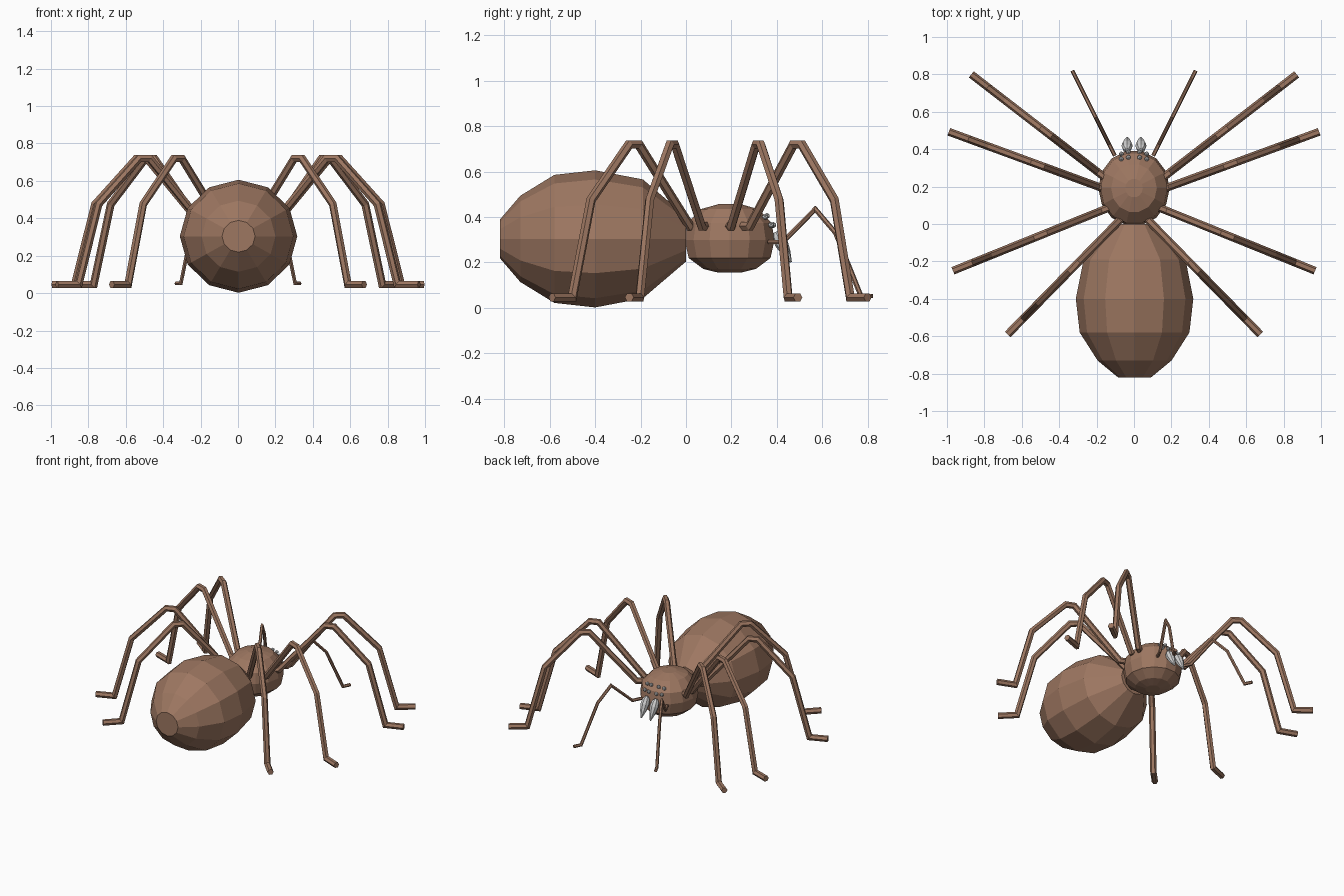
import bpy, bmesh, math
from mathutils import Vector, Matrix

cube = bpy.data.objects.get("Cube")
if cube:
    bpy.data.objects.remove(cube, do_unlink=True)


def material(name, rgb):
    m = bpy.data.materials.new(name)
    m.use_nodes = True
    m.diffuse_color = (*rgb, 1)
    m.node_tree.nodes["Principled BSDF"].inputs["Base Color"].default_value = (*rgb, 1)
    return m


BROWN = material("warm brown", (0.34, 0.185, 0.12))
GREY = material("pale grey", (0.62, 0.62, 0.62))


def skin(name, rings, mat):
    """Join a list of point rings into a closed flat-faced solid."""
    bm = bmesh.new()
    loops = [[bm.verts.new(p) for p in ring] for ring in rings]
    for a, b in zip(loops, loops[1:]):
        for i in range(len(a)):
            j = (i + 1) % len(a)
            bm.faces.new((a[i], a[j], b[j], b[i]))
    bm.faces.new(loops[0])
    bm.faces.new(loops[-1])
    bmesh.ops.recalc_face_normals(bm, faces=bm.faces)
    me = bpy.data.meshes.new(name)
    bm.to_mesh(me)
    bm.free()
    me.materials.append(mat)
    ob = bpy.data.objects.new(name, me)
    bpy.context.collection.objects.link(ob)
    return ob


def lathe(name, origin, axis, profile, sides, mat, squash=1.0):
    """Turn (distance along axis, radius) pairs around an axis."""
    rot = Vector(axis).to_track_quat('Z', 'Y')
    rings = []
    for t, r in profile:
        ring = []
        for i in range(sides):
            a = math.tau * i / sides
            p = rot @ Vector((r * math.cos(a), r * math.sin(a), t))
            p.x *= squash
            ring.append(p + Vector(origin))
        rings.append(ring)
    return skin(name, rings, mat)


def limb(name, path, radius, sides=6):
    """Sweep a mitred tube along a path lying in one upright plane."""
    pts = [Vector(p) for p in path]
    flat = pts[-1] - pts[0]
    side = Vector((-flat.y, flat.x, 0)).normalized()
    rings = []
    for i, p in enumerate(pts):
        before = (p - pts[i - 1]).normalized() if i else None
        after = (pts[i + 1] - p).normalized() if i < len(pts) - 1 else None
        before, after = before or after, after or before
        tangent = (before + after).normalized()
        normal = side.cross(tangent) / tangent.dot(after)
        ring = []
        for k in range(sides):
            a = math.tau * k / sides
            ring.append(p + radius * (side * math.cos(a) + normal * math.sin(a)))
        rings.append(ring)
    return skin(name, rings, BROWN)


# Abdomen, turned around the lengthwise axis
lathe("abdomen", (0.003, 0, 0.304), (0, 1, 0),
      [(-0.82, 0.085), (-0.73, 0.19), (-0.58, 0.282), (-0.40, 0.302),
       (-0.19, 0.262), (0.0, 0.1)], 12, BROWN, 1.04)

# Head, turned around the upright axis
lathe("head", (0, 0.192, 0), (0, 0, 1),
      [(0.155, 0.05), (0.172, 0.12), (0.22, 0.185), (0.30, 0.203),
       (0.375, 0.19), (0.435, 0.13), (0.457, 0.05)], 14, BROWN, 0.94)

# Walking legs: toe position and heading, then (distance back from toe, height)
LEGS = {
    "front_leg": ((0.87, 0.80), (0.79, 0.61)),
    "second_leg": ((0.99, 0.493), (0.94, 0.345)),
    "third_leg": ((0.968, -0.25), (0.927, -0.375)),
    "back_leg": ((0.675, -0.59), (0.70, -0.714)),
}
LEG_SHAPE = [(0.95, 0.36), (0.85, 0.36), (0.535, 0.72), (0.475, 0.72),
             (0.24, 0.475), (0.125, 0.046), (0, 0.046)]
PALP_SHAPE = [(0.51, 0.29), (0.44, 0.29), (0.28, 0.435), (0.18, 0.33),
              (0.055, 0.052), (0, 0.052)]

for side, s in (("left", 1), ("right", -1)):
    for name, (toe, head) in LEGS.items():
        limb(f"{side}_{name}",
             [(s * (toe[0] - d * head[0]), toe[1] - d * head[1], z) for d, z in LEG_SHAPE],
             0.021)

    # Thin feelers beside the mouth
    limb(f"{side}_feeler",
         [(s * (0.33 - d * 0.447), 0.82 - d * 0.894, z) for d, z in PALP_SHAPE], 0.011)

    # Pointed fangs
    lathe(f"{side}_fang", (s * 0.037, 0.395, 0.335), (0, 0.45, -0.89),
          [(0, 0.01), (0.02, 0.025), (0.055, 0.03), (0.1, 0.021), (0.15, 0.004)], 8, GREY)

    # Cluster of small eyes set on the face
    for n, (x, z, reach) in enumerate([(0.03, 0.365, 0.195), (0.03, 0.405, 0.167),
                                       (0.068, 0.365, 0.195), (0.068, 0.4, 0.17)]):
        y = 0.192 + math.sqrt(reach ** 2 - x ** 2)
        bm = bmesh.new()
        bmesh.ops.create_icosphere(bm, subdivisions=1, radius=0.014,
                                   matrix=Matrix.Translation((s * x, y, z)))
        me = bpy.data.meshes.new(f"{side}_eye_{n + 1}")
        bm.to_mesh(me)
        bm.free()
        me.materials.append(GREY)
        bpy.context.collection.objects.link(bpy.data.objects.new(me.name, me))
